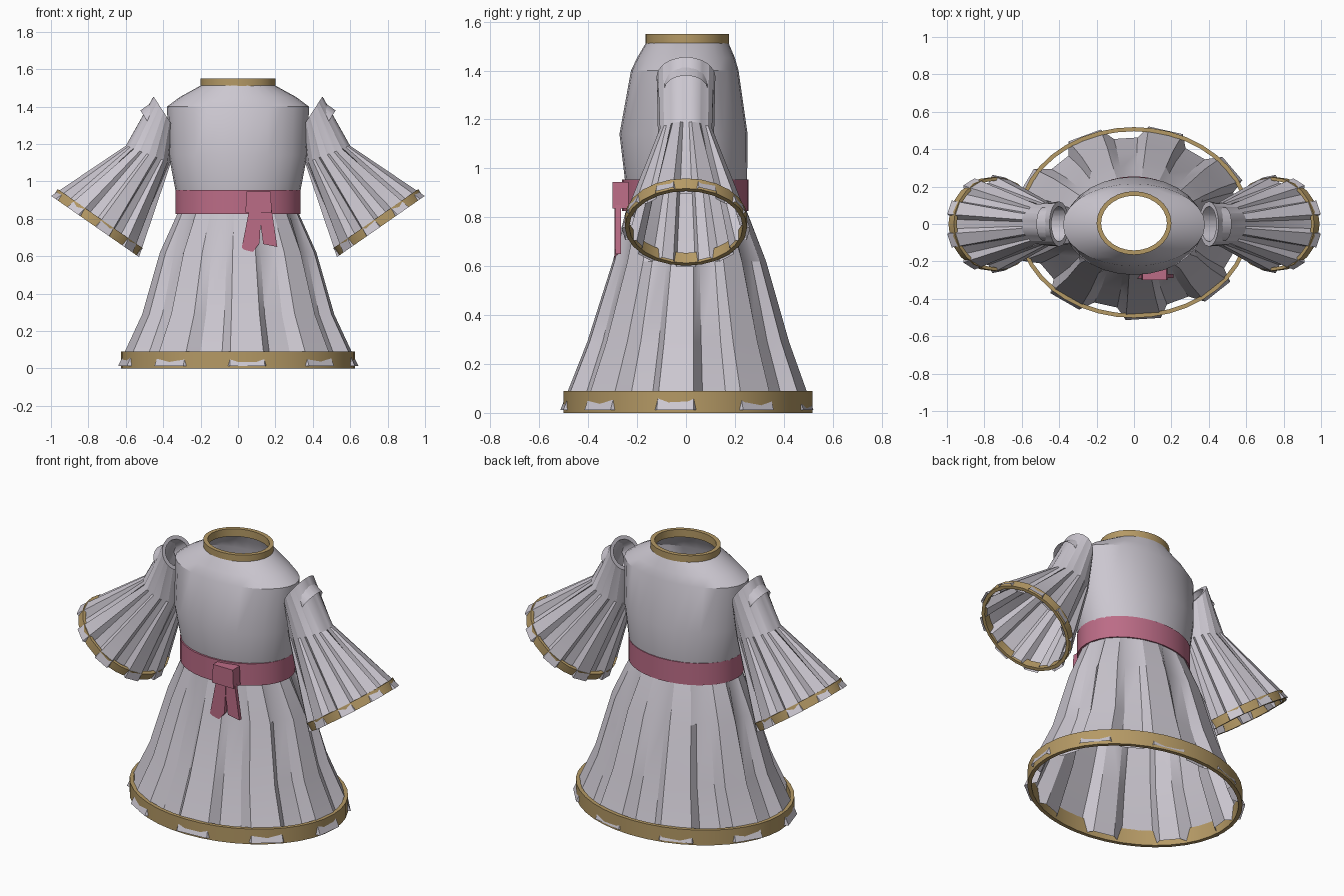
import bpy, bmesh, math
from mathutils import Vector

if "Cube" in bpy.data.objects:
    bpy.data.objects.remove(bpy.data.objects["Cube"])


def material(name, rgb):
    m = bpy.data.materials.new(name)
    m.diffuse_color = (*rgb, 1)
    m.use_nodes = True
    m.node_tree.nodes["Principled BSDF"].inputs["Base Color"].default_value = m.diffuse_color
    return m


CLOTH = material("pale_lilac_cloth", (0.60, 0.57, 0.63))
GOLD = material("gold_trim", (0.46, 0.32, 0.13))
ROSE = material("rose_sash", (0.50, 0.15, 0.24))


def finish(bm, name, mat, angle=25, mirror=False):
    me = bpy.data.meshes.new(name)
    bm.to_mesh(me)
    bm.free()
    me.materials.append(mat)
    ob = bpy.data.objects.new(name, me)
    bpy.context.collection.objects.link(ob)
    if mirror:
        ob.modifiers.new("mirror", 'MIRROR').use_mirror_merge = False
    bpy.ops.object.select_all(action='DESELECT')
    ob.select_set(True)
    bpy.context.view_layer.objects.active = ob
    bpy.ops.object.shade_smooth_by_angle(angle=math.radians(angle))
    return ob


def loft(name, rings, mat, closed=False, **kw):
    """Skin a list of point rings; closed also joins the last to the first."""
    bm = bmesh.new()
    vr = [[bm.verts.new(p) for p in r] for r in rings]
    pairs = list(zip(vr, vr[1:])) + ([(vr[-1], vr[0])] if closed else [])
    for a, b in pairs:
        for i in range(len(a)):
            j = (i + 1) % len(a)
            bm.faces.new((a[i], a[j], b[j], b[i]))
    if closed:
        bmesh.ops.recalc_face_normals(bm, faces=bm.faces)
    return finish(bm, name, mat, **kw)


def even(n):
    return [(2 * math.pi * i / n, 1.0) for i in range(n)]


def pleats(lobes, phase, peak, valley):
    """Angle and radius factor: each pleat is a flat crest and a flat trough."""
    step = 360 / lobes
    out = []
    for k in range(lobes):
        for off, f in ((-.21, peak), (.21, peak), (.34, valley), (.66, valley)):
            out.append((math.radians(phase + (k + off) * step), f))
    return out


def oval(rx, ry, z, cy, steps):
    return [Vector((rx * f * math.sin(t), cy - ry * f * math.cos(t), z)) for t, f in steps]


def band(name, rx, ry, cy, z0, z1, thick, mat, n=36):
    s = even(n)
    r = [(0, z0), (0, z1), (thick, z1), (thick, z0)]
    loft(name, [oval(rx - d, ry - d, z, cy, s) for d, z in r], mat, closed=True)


# Upper body, from the waist to the neck
S = even(28)
loft("bodice", [oval(rx, ry, z, cy, S) for rx, ry, z, cy in (
    (.315, .235, .86, 0), (.335, .25, .955, 0), (.37, .262, 1.14, -.01),
    (.38, .22, 1.40, -.005), (.31, .20, 1.452, 0), (.195, .168, 1.515, .005))], CLOTH)

# Skirt, with pleats that deepen towards the hem
loft("skirt", [oval(rx, ry, z, cy, pleats(9, 4.5, 1, v)) for rx, ry, z, cy, v in (
    (.645, .52, .012, .005, .88), (.515, .415, .29, .01, .89),
    (.42, .315, .62, .015, .92), (.32, .243, .84, 0, 1))], CLOTH)

# Trim and sash bands
band("hem_trim", .625, .51, .008, 0, .09, .022, GOLD, 40)
band("collar_trim", .20, .17, .005, 1.505, 1.55, .024, GOLD, 28)
band("sash", .335, .258, -.003, .825, .955, .02, ROSE)


def slant(c, u, ry, steps, scale=1.0, shift=0.0):
    """Sleeve ring in the tilted plane spanned by u and the y axis."""
    axis = Vector((u[1], 0, -u[0])).normalized() * shift
    return [Vector((c[0] + u[0] * f * scale * math.cos(t), ry * f * scale * math.sin(t),
                    c[1] + u[1] * f * scale * math.cos(t))) + axis for t, f in steps]


# Sleeves: rolled shoulder opening, upper arm and flared pleated end
P = lambda peak, valley: pleats(9, 20, peak, valley)
shoulder = ((.40, 1.375), (.052, .08), .12)
elbow = ((.480, 1.145), (.122, .047), .115)
cuff = ((.765, .76), (.227, .158), .25)
rings = [slant(*cuff, P(1.05, .88)),
         slant(*elbow, P(1, .96)),
         slant(*shoulder, P(1, 1)),
         slant(*shoulder, P(1, 1), .78),
         slant(*shoulder, P(1, 1), .74, .10)]
loft("sleeves", [list(reversed(r)) for r in rings], CLOTH, mirror=True)

# Sleeve end trim
E = even(24)
loft("cuff_trim", [slant(*cuff, E, s, d) for s, d in
                   ((1, 0), (1, -.05), (.93, -.05), (.93, 0))],
     GOLD, closed=True, mirror=True)


def plate(name, outline, y0, y1, mat):
    """Front-facing slab cut from an x-z outline."""
    bm = bmesh.new()
    f = bm.faces.new([bm.verts.new((x, y0, z)) for x, z in outline])
    new = bmesh.ops.extrude_face_region(bm, geom=[f])["geom"]
    for v in new:
        if isinstance(v, bmesh.types.BMVert):
            v.co.y = y1
    bmesh.ops.recalc_face_normals(bm, faces=bm.faces)
    finish(bm, name, mat)


# Sash knot and two hanging tails
plate("sash_knot", [(.04, .835), (.18, .835), (.175, .945), (.045, .945)], -.30, -.235, ROSE)
plate("sash_tail_left", [(.06, .85), (.125, .85), (.115, .67), (.07, .61), (.02, .645)],
      -.292, -.27, ROSE)
plate("sash_tail_right", [(.11, .85), (.18, .85), (.21, .65), (.135, .665)],
      -.288, -.266, ROSE)
